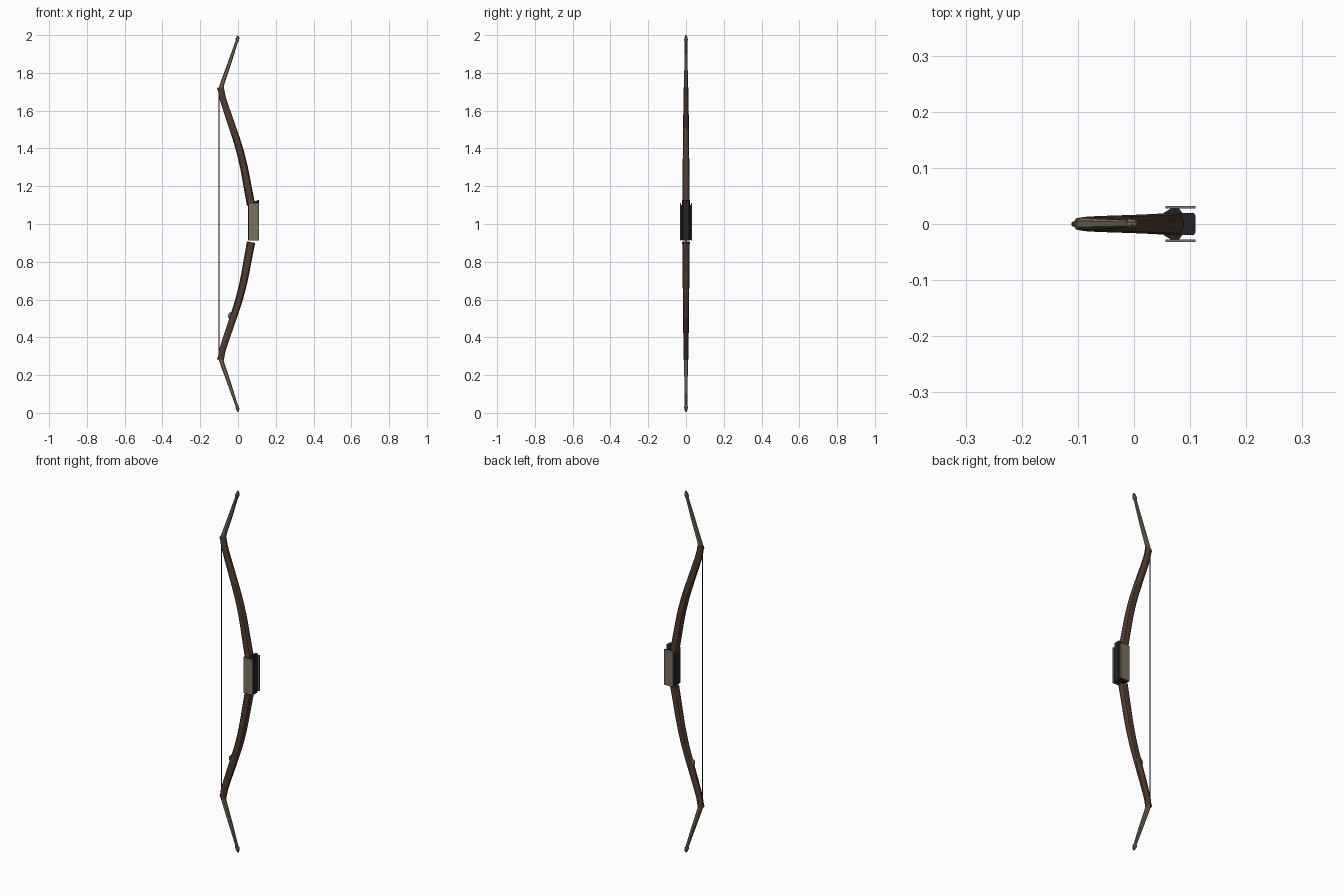
import bpy, bmesh, math
from mathutils import Vector

if "Cube" in bpy.data.objects:
    bpy.data.objects.remove(bpy.data.objects["Cube"])

MID = 1.002  # height of the mirror plane between the limbs


def material(name, rgb):
    m = bpy.data.materials.new(name)
    m.diffuse_color = (*rgb, 1)
    m.use_nodes = True
    m.node_tree.nodes["Principled BSDF"].inputs["Base Color"].default_value = m.diffuse_color
    return m


WOOD = material("brown_wood", (0.085, 0.042, 0.027))
HORN = material("pale_horn", (0.19, 0.165, 0.105))
GRIP = material("dark_leather", (0.018, 0.016, 0.02))
CORD = material("string_black", (0.02, 0.02, 0.02))


def finish(name, bm, mat, smooth=None):
    bmesh.ops.recalc_face_normals(bm, faces=bm.faces[:])
    me = bpy.data.meshes.new(name)
    bm.to_mesh(me)
    bm.free()
    me.materials.append(mat)
    ob = bpy.data.objects.new(name, me)
    bpy.context.collection.objects.link(ob)
    if smooth:
        bpy.context.view_layer.objects.active = ob
        ob.select_set(True)
        bpy.ops.object.shade_smooth_by_angle(angle=math.radians(smooth))
        ob.select_set(False)
    return ob


def sweep(name, path, sizes, mat, sides=10, smooth=40):
    """Oval tube along (x, z) points; sizes are (half depth, half width)."""
    bm = bmesh.new()
    rings = []
    for i, (x, z) in enumerate(path):
        a, b = path[max(i - 1, 0)], path[min(i + 1, len(path) - 1)]
        t = Vector((b[0] - a[0], 0, b[1] - a[1])).normalized()
        n = Vector((t.z, 0, -t.x))
        d, w = sizes[i]
        ring = []
        for k in range(sides):
            ang = 2 * math.pi * (k + 0.5) / sides
            # slightly squared oval
            c, s = math.cos(ang), math.sin(ang)
            c, s = [math.copysign(abs(v) ** 0.75, v) for v in (c, s)]
            ring.append(bm.verts.new(Vector((x, 0, z)) + n * c * d + Vector((0, s * w, 0))))
        rings.append(ring)
    for p, q in zip(rings, rings[1:]):
        for k in range(sides):
            j = (k + 1) % sides
            bm.faces.new((p[k], p[j], q[j], q[k]))
    bm.faces.new(rings[0])
    bm.faces.new(rings[-1])
    return finish(name, bm, mat, smooth)


def prism(name, outline, z0, z1, mat, slope=0.0):
    """Vertical prism of (x, y) outline; slope lifts the top towards +x."""
    bm = bmesh.new()
    x0 = max(p[0] for p in outline)
    lo = [bm.verts.new((x, y, z0)) for x, y in outline]
    hi = [bm.verts.new((x, y, z1 - slope * (x0 - x))) for x, y in outline]
    n = len(outline)
    for i in range(n):
        j = (i + 1) % n
        bm.faces.new((lo[i], lo[j], hi[j], hi[i]))
    bm.faces.new(lo)
    bm.faces.new(hi)
    return finish(name, bm, mat)


def smooth_path(pts, steps=5):
    out = []
    for i in range(len(pts) - 1):
        p = [Vector(pts[min(max(i + k, 0), len(pts) - 1)]) for k in (-1, 0, 1, 2)]
        for s in range(steps):
            t = s / steps
            out.append(0.5 * (2 * p[1] + (p[2] - p[0]) * t
                              + (2 * p[0] - 5 * p[1] + 4 * p[2] - p[3]) * t * t
                              + (3 * p[1] - p[0] - 3 * p[2] + p[3]) * t ** 3))
    return [tuple(v) for v in out] + [pts[-1]]


# Limbs, ears and tips, mirrored about the grip
limb_pts = [(0.069, 0.098), (0.05, 0.2), (0.031, 0.3), (0.006, 0.4), (-0.026, 0.5),
            (-0.06, 0.6), (-0.082, 0.67), (-0.091, 0.72)]
curve = smooth_path(limb_pts)
for side, s in (("upper", 1), ("lower", -1)):
    path = [(x, MID + s * z) for x, z in curve]
    sizes = []
    for i in range(len(path)):
        t = i / (len(path) - 1)
        sizes.append((0.023 - 0.006 * t, 0.02 - 0.008 * t))
    sweep(side + "_limb", path, sizes, WOOD)

    ear = [(-0.092, 0.712), (-0.08, 0.75), (-0.045, 0.85), (-0.004, 0.972)]
    sweep(side + "_ear", [(x, MID + s * z) for x, z in ear],
          [(0.013, 0.011), (0.012, 0.011), (0.0105, 0.009), (0.007, 0.007)], HORN, 8)

    tip = [(-0.007, 0.963), (-0.004, 0.972), (-0.001, 0.984), (0.0005, 0.997)]
    sweep(side + "_tip", [(x, MID + s * z) for x, z in tip],
          [(0.008, 0.008), (0.0105, 0.0105), (0.009, 0.009), (0.003, 0.003)], HORN, 8)

    # loop holding the string
    sweep(side + "_string_loop", [(-0.107, MID + s * 0.708), (-0.104, MID + s * 0.72)],
          [(0.005, 0.005), (0.004, 0.004)], WOOD, 8)

# Bowstring
sweep("bowstring", [(-0.1, MID - 0.718), (-0.1, MID + 0.718)], [(0.0022, 0.0022)] * 2, CORD, 6)

# Small bead on the inner side of the lower limb
sweep("limb_bead", [(-0.04, 0.498), (-0.043, 0.508), (-0.041, 0.52), (-0.035, 0.53)],
      [(0.008, 0.004), (0.011, 0.008), (0.011, 0.008), (0.007, 0.004)], HORN, 8)

# Grip: flared shell towards the string, narrower core towards the target
half = [(0.053, 0.02), (0.068, 0.029), (0.079, 0.029), (0.086, 0.02)]
shell = half + [(x, -y) for x, y in reversed(half)]
prism("grip_shell", shell, 0.915, 1.1, GRIP)
core = [(0.08, 0.02), (0.106, 0.02), (0.11, 0.015), (0.11, -0.015), (0.106, -0.02), (0.08, -0.02)]
prism("grip_core", core, 0.912, 1.128, GRIP, 0.4)

# Pale side plates
for side, s in (("front", -1), ("back", 1)):
    plate = [(0.056, 0.0275 * s), (0.11, 0.0275 * s), (0.11, 0.0325 * s), (0.056, 0.0325 * s)]
    prism(side + "_grip_plate", plate, 0.913, 1.11, HORN)
